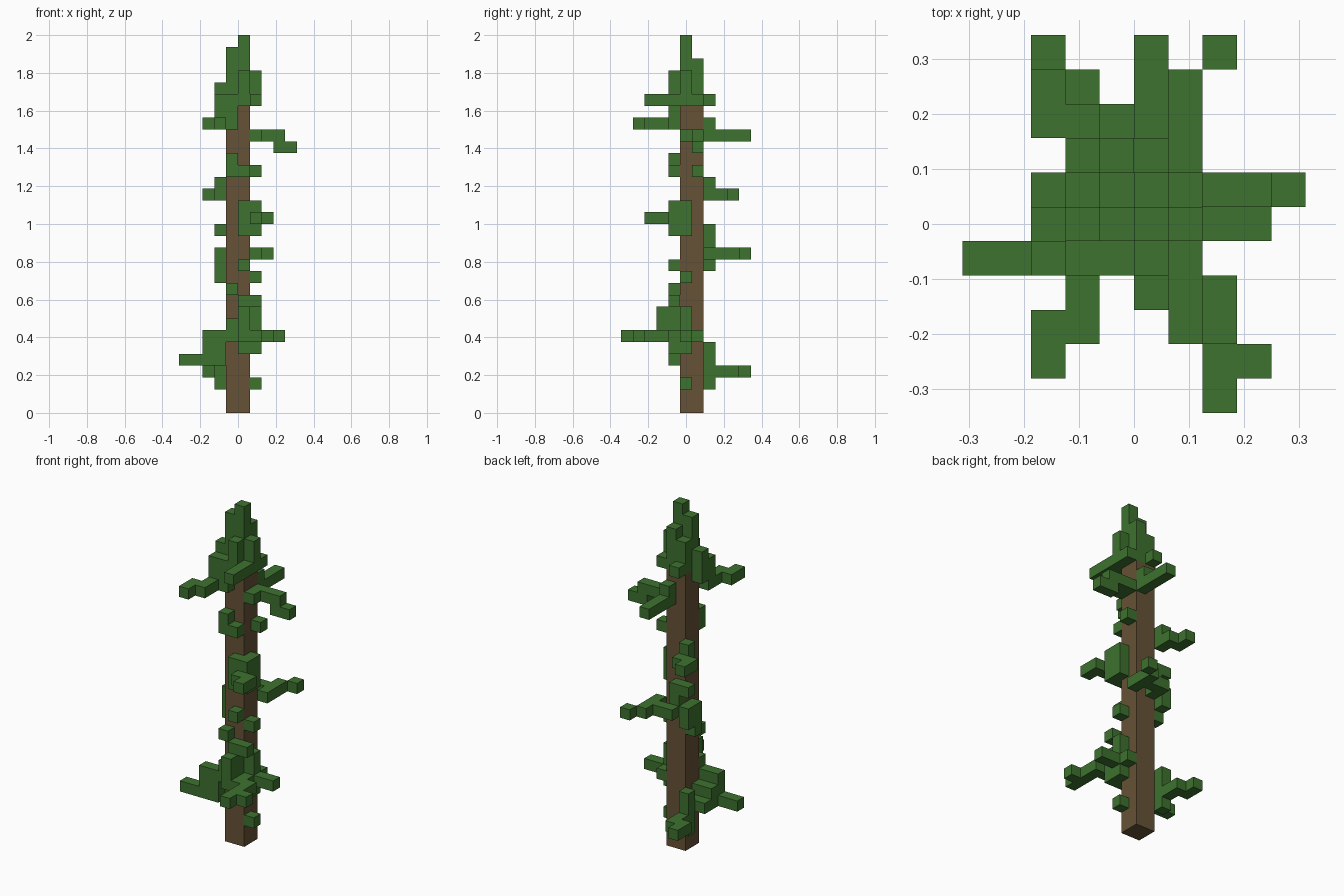
import bpy
import bmesh
from mathutils import Vector

cube = bpy.data.objects.get("Cube")
if cube:
    bpy.data.objects.remove(cube, do_unlink=True)

UNIT = 1 / 16
ORIGIN = Vector((5, 5.5, 0))
STEP = {"L": (-1, 0, 0), "R": (1, 0, 0), "F": (0, -1, 0),
        "B": (0, 1, 0), "D": (0, 0, -1), "U": (0, 0, 1)}


def make_material(name, color):
    mat = bpy.data.materials.new(name)
    mat.use_nodes = True
    mat.diffuse_color = color
    mat.node_tree.nodes["Principled BSDF"].inputs["Base Color"].default_value = color
    return mat


leaf = make_material("leaf green", (0.047, 0.168, 0.028, 1))
bark = make_material("bark brown", (0.133, 0.084, 0.037, 1))


def add(a, b):
    return tuple(p + q for p, q in zip(a, b))


def build_blocks(name, cells, mat):
    """Skin a set of unit cells, leaving out the faces between neighbours."""
    bm = bmesh.new()
    for cell in cells:
        centre = Vector(cell) + Vector((0.5, 0.5, 0.5))
        for step in STEP.values():
            if add(cell, step) in cells:
                continue
            n = Vector(step)
            u = Vector((n.y, n.z, n.x))
            v = n.cross(u)
            corners = (-u - v, u - v, u + v, v - u)
            bm.faces.new([bm.verts.new((centre + (n + c) / 2 - ORIGIN) * UNIT)
                          for c in corners])
    bmesh.ops.remove_doubles(bm, verts=bm.verts, dist=UNIT / 100)
    bmesh.ops.dissolve_limit(bm, angle_limit=0.01, verts=bm.verts, edges=bm.edges)
    mesh = bpy.data.meshes.new(name)
    bm.to_mesh(mesh)
    bm.free()
    mesh.materials.append(mat)
    obj = bpy.data.objects.new(name, mesh)
    bpy.context.collection.objects.link(obj)
    return obj


def walk(start, path):
    """Collect cells along a path; each word is one step, maybe diagonal."""
    cells = {start}
    for word in path.split():
        for letter in word:
            start = add(start, STEP[letter])
        cells.add(start)
    return cells


def grow(name, *walks):
    cells = set()
    for start, path in walks:
        cells |= walk(start, path)
    build_blocks(name, cells, leaf)


# Trunk
build_blocks("trunk", {(i, j, k) for i in (4, 5) for j in (5, 6) for k in range(26)}, bark)

# Lower branches
grow("low_back_branch", ((3, 7, 2), "U U U D D B B L B"))
grow("low_right_branch", ((4, 4, 7), "D L L D D L L R R R U"),
     ((3, 5, 5), "L D B R"))
grow("low_front_branch", ((5, 4, 9), "R L D D D D R B U U U"),
     ((5, 3, 8), "D D R R F F F RB"))
grow("low_left_branch", ((6, 6, 6), "F F B R R"))

# Single sprigs on the bark
for name, cell in (("low_left_sprig", (6, 5, 2)), ("front_right_sprig", (4, 4, 10)),
                   ("middle_left_sprig", (6, 5, 11)), ("front_left_sprig", (5, 4, 12)),
                   ("high_left_sprig", (6, 6, 20)), ("crown_back_sprig", (4, 7, 26))):
    grow(name, (cell, ""))

# Middle branches
grow("middle_back_branch", ((3, 6, 11), "U U B D U R U U L"),
     ((4, 7, 13), "B R R F B B RB"))
grow("middle_front_branch", ((5, 4, 15), "R B U F L U R B"), ((6, 3, 16), "R F"))
grow("middle_right_branch", ((3, 7, 19), "D B L B"))

# Upper branches
grow("high_front_sprig", ((4, 4, 21), "D R"))
grow("high_left_branch", ((6, 5, 23), "B R R D R"))
grow("high_back_branch", ((5, 7, 24), "D B B B"))
grow("high_front_branch", ((4, 4, 24), "L F F L F"), ((4, 4, 26), "D L U"))

# Crown
grow("crown", ((5, 5, 31), "D D D D D"), ((4, 5, 30), "D D D D"),
     ((5, 6, 29), "D D D"), ((4, 6, 28), "D D"), ((5, 4, 28), "D D"),
     ((6, 5, 28), "D D B"), ((3, 5, 27), "D D"), ((6, 4, 26), "F F"))
